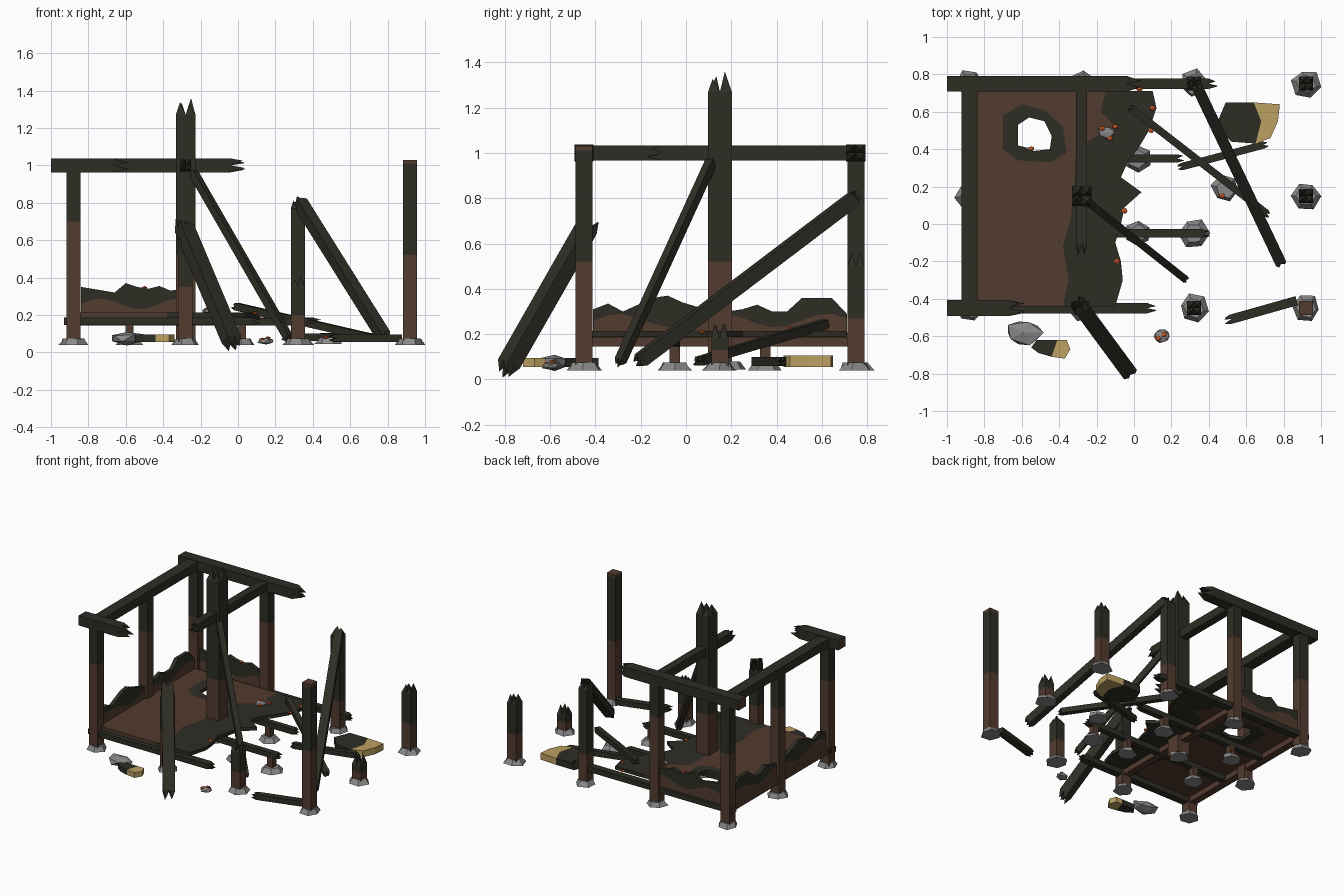
import bpy, bmesh, math, random
from mathutils import Vector, Matrix

if "Cube" in bpy.data.objects:
    bpy.data.objects.remove(bpy.data.objects["Cube"])

random.seed(4)


def material(name, rgb):
    m = bpy.data.materials.new(name)
    m.diffuse_color = (*rgb, 1)
    m.use_nodes = True
    m.node_tree.nodes["Principled BSDF"].inputs["Base Color"].default_value = m.diffuse_color
    return m


CHAR = material("charred wood", (0.027, 0.026, 0.018))
WOOD = material("brown wood", (0.085, 0.043, 0.028))
STONE = material("grey stone", (0.25, 0.25, 0.25))
STRAW = material("straw", (0.50, 0.35, 0.12))
EMBER = material("ember", (0.55, 0.09, 0.02))


def finish(name, bm, mats):
    bmesh.ops.recalc_face_normals(bm, faces=bm.faces)
    me = bpy.data.meshes.new(name)
    bm.to_mesh(me)
    bm.free()
    for m in mats:
        me.materials.append(m)
    ob = bpy.data.objects.new(name, me)
    bpy.context.collection.objects.link(ob)
    return ob


def beam(name, p0, p1, w, h=None, s0=0, s1=0, brown=0):
    """Timber from p0 to p1; s0/s1 = splinter length at the ends, brown = unburnt length."""
    h = h or w
    p0, p1 = Vector(p0), Vector(p1)
    d = p1 - p0
    n = d.length
    z = d.normalized()
    x = Vector((1, 0, 0)) if abs(z.z) > 0.99 else z.cross(Vector((0, 0, 1))).normalized()
    y = z.cross(x)
    frame = Matrix((x, y, z)).transposed()
    bm = bmesh.new()

    def v(a, b, c):
        return bm.verts.new(p0 + frame @ Vector((a * w / 2, b * h / 2, c)))

    def ring(c):
        return [v(a, b, c) for a, b in ((-1, -1), (1, -1), (1, 1), (-1, 1))]

    lo, hi = (s0, n - s1)
    cuts = [lo] + ([brown] if lo < brown < hi else []) + [hi]
    rings = [ring(c) for c in cuts]
    for i in range(len(cuts) - 1):
        for k in range(4):
            f = bm.faces.new((rings[i][k], rings[i][(k + 1) % 4],
                              rings[i + 1][(k + 1) % 4], rings[i + 1][k]))
            f.material_index = 1 if cuts[i + 1] <= brown else 0
    for r, c, s, sign in ((rings[0], lo, s0, -1), (rings[-1], hi, s1, 1)):
        if not s:
            f = bm.faces.new(r)
            f.material_index = 1 if c <= brown or brown >= n else 0
            continue
        # four uneven splinter pyramids
        for i, (a, b) in enumerate(((-.5, -.5), (.5, -.5), (.5, .5), (-.5, .5))):
            length = s * (1 if i == 2 else random.uniform(0.55, 1))
            tip = v(a + random.uniform(-.2, .2), b + random.uniform(-.2, .2), c + sign * length)
            base = [v(a + i2 * .5, b + j2 * .5, c) for i2, j2 in ((-1, -1), (1, -1), (1, 1), (-1, 1))]
            for k in range(4):
                bm.faces.new((base[k], base[(k + 1) % 4], tip))
    return finish(name, bm, [CHAR, WOOD])


def slab(name, loops, lo, hi, mat, place=lambda a, b, t: (a, b, t)):
    """Outline (with optional hole loop) thickened from lo to hi."""
    bm = bmesh.new()
    edges = []
    for loop in loops:
        vs = [bm.verts.new((a, b, lo)) for a, b in loop]
        edges += [bm.edges.new((vs[i], vs[i - 1])) for i in range(len(vs))]
    bmesh.ops.triangle_fill(bm, edges=edges, use_beauty=True, normal=(0, 0, 1))
    new = bmesh.ops.extrude_face_region(bm, geom=bm.faces[:])["geom"]
    bmesh.ops.translate(bm, verts=[g for g in new if isinstance(g, bmesh.types.BMVert)],
                        vec=(0, 0, hi - lo))
    for vert in bm.verts:
        vert.co = place(*vert.co)
    return finish(name, bm, [mat])


def foot_stone(name, x, y, r=0.075, z=0.04):
    bm = bmesh.new()
    bmesh.ops.create_cone(bm, cap_ends=True, segments=6, radius1=r, radius2=r * .7, depth=.035)
    a = random.uniform(0, 6)
    for vert in bm.verts:
        k = random.uniform(.88, 1.12)
        vert.co = Matrix.Rotation(a, 3, 'Z') @ Vector((vert.co.x * k, vert.co.y * k, vert.co.z))
        vert.co += Vector((x, y, z + .0175))
    finish(name, bm, [STONE])


def lump(name, c, size, mat):
    bm = bmesh.new()
    bmesh.ops.create_icosphere(bm, subdivisions=1, radius=1)
    for vert in bm.verts:
        k = random.uniform(.85, 1.1)
        vert.co = [c[i] + vert.co[i] * k * size[i] for i in range(3)]
    finish(name, bm, [mat])


# posts: x, y, width, top, height of unburnt wood, splinter length
POSTS = [(-.88, -.45, .075, .97, .70, 0), (-.88, .15, .075, .97, .72, 0), (-.88, .75, .075, .97, .60, 0),
         (-.28, .75, .075, .97, .72, 0), (-.28, .15, .105, 1.36, .52, .09), (-.28, -.45, .075, .66, .35, .06),
         (.32, .75, .075, .82, .28, .05), (.32, -.45, .075, .41, .20, .06),
         (.92, .75, .075, .56, .27, .06), (.92, .15, .075, .25, .13, .07)]
for x, y, w, top, burn, s in POSTS:
    beam("post", (x, y, .05), (x, y, top), w, s1=s, brown=burn - .05)
    foot_stone("post_stone", x, y)
beam("corner_post", (.92, -.45, .05), (.92, -.45, 1.01), .075, brown=.47)
slab("corner_post_cap", [[(.8825, -.4875), (.9575, -.4875), (.9575, -.4125), (.8825, -.4125)]], 1.01, 1.03, WOOD)
foot_stone("post_stone", .92, -.45)

# short piers below the joists
for x, y in ((-.58, -.05), (-.58, .35), (.02, -.05), (.02, .35), (.32, -.05)):
    beam("pier", (x, y, .05), (x, y, .15), .045, brown=.1)
    foot_stone("pier_stone", x, y, .07 if x < .3 else .08)
foot_stone("loose_stone", .49, .19, .075, .045)

# sills, joists and floor
beam("front_sill", (-.93, -.45, .167), (.12, -.45, .167), .055, .04, s1=.05)
beam("back_sill", (-.93, .75, .167), (.45, .75, .167), .055, .04, s1=.05)
beam("left_sill", (-.88, -.45, .167), (-.88, .75, .167), .055, .045, brown=2)
beam("middle_sill", (-.28, -.45, .165), (-.28, .75, .165), .05, .04, brown=2)
beam("joist", (-.88, -.05, .165), (.41, -.05, .165), .045, .04, s1=.05)
beam("joist", (-.88, .35, .165), (.27, .35, .165), .045, .04, s1=.04)

BURN = [(-.38, -.44), (-.35, -.3), (-.38, -.12), (-.34, .02), (-.32, .2), (-.31, .4),
        (-.2, .47), (-.1, .52), (-.18, .6), (-.15, .71)]
TORN = [(.1, .71), (.12, .62), (.08, .5), (.02, .4), (-.03, .34), (-.07, .25), (.04, .17), (-.05, .09),
        (-.07, 0), (-.1, -.1), (-.07, -.2), (-.06, -.3), (-.1, -.44)]
RING = [(-.7, .4), (-.7, .58), (-.6, .64), (-.48, .61), (-.38, .52), (-.36, .38), (-.45, .33), (-.62, .34)]
HOLE = [(-.62, .42), (-.62, .53), (-.56, .57), (-.48, .55), (-.44, .47), (-.45, .40), (-.54, .39)]
slab("floor", [[(-.86, .71), (-.86, -.44)] + BURN, RING], .187, .213, WOOD)
slab("floor_burnt_edge", [BURN + TORN], .187, .213, CHAR)
slab("floor_hole_rim", [RING, HOLE], .187, .213, CHAR)


# low burnt walls: brown foot with a jagged charred top
def wall(name, start, end, tops, place):
    n = len(tops) - 1
    ts = [start + (end - start) * i / n for i in range(n + 1)]
    mid = [(t, .26 + .03 * math.sin(i * .9)) for i, t in enumerate(ts)]
    slab(name + "_foot", [[(start, .19), (end, .19)] + mid[::-1]], -.015, .015, WOOD, place)
    slab(name + "_burnt_top", [mid + list(zip(ts, tops))[::-1]], -.015, .015, CHAR, place)


wall("left_wall", -.41, .71, [.31, .335, .30, .33, .36, .37, .34, .32, .30, .30, .31, .33, .30, .30, .36, .36, .36, .29],
     lambda a, b, t: (-.88 + t, a, b))
wall("back_wall", -.84, -.3, [.35, .34, .33, .32, .37, .35, .34, .355, .33, .34],
     lambda a, b, t: (a, .75 + t, b))

# top rails
beam("back_rail", (-1, .75, 1), (.04, .75, 1), .085, .075, s1=.08)
beam("front_rail", (-1, -.45, 1), (-.58, -.45, 1), .085, .075, s1=.09)
beam("left_rail", (-.88, -.49, 1.0), (-.88, .79, 1.0), .085, .065)
beam("cross_rail", (-.28, .75, 1), (-.28, -.17, 1), .06, .065, s1=.06)

# fallen and leaning timbers
beam("brace_from_centre_post", (-.25, .12, .98), (.28, -.30, .06), .04, s0=.03, s1=.03)
beam("brace_from_back_post", (.32, .77, .82), (.79, -.22, .07), .06, s0=.04, s1=.03)
beam("leaning_beam", (-.31, -.41, .72), (-.015, -.81, .02), .085, .07, s0=.07, s1=.06)
beam("fallen_joist", (-.03, .63, .25), (.73, .04, .075), .04, s0=.03, s1=.03)
beam("ground_stick", (.23, .30, .08), (.72, .43, .08), .04, s0=.03, s1=.03)
beam("ground_stick", (.48, -.52, .075), (.87, -.41, .075), .05, .04, s0=.04)

# straw thatch scraps with burnt halves
slab("thatch_burnt", [[(.44, .53), (.49, .65), (.64, .65), (.68, .55), (.65, .43), (.52, .44)]], .055, .105, CHAR)
slab("thatch", [[(.64, .65), (.78, .64), (.77, .55), (.73, .46), (.65, .43), (.68, .55)]], .055, .105, STRAW)
slab("small_thatch_burnt", [[(-.55, -.66), (-.52, -.62), (-.41, -.62), (-.44, -.71), (-.51, -.69)]], .055, .095, CHAR)
slab("small_thatch", [[(-.41, -.62), (-.36, -.62), (-.34, -.67), (-.37, -.72), (-.44, -.71)]], .055, .095, STRAW)

# rocks, rubble and embers
lump("rock", (-.59, -.58, .075), (.11, .075, .038), STONE)
lump("rubble", (.15, -.6, .06), (.05, .04, .02), STONE)
lump("rubble", (-.15, .49, .222), (.05, .035, .015), STONE)
EMBERS = [(.16, -.59, .077), (.13, -.61, .07), (-.17, .51, .23), (-.1, .52, .225), (-.13, .46, .225),
          (.03, .72, .2), (.1, .62, .212), (-.05, .07, .21), (-.09, -.2, .212), (-.5, .75, .345),
          (-.88, -.14, .35), (-.55, .40, .09), (.47, .15, .08), (.09, .5, .21)]
for e in EMBERS:
    lump("ember", e, (.018, .016, .01), EMBER)
